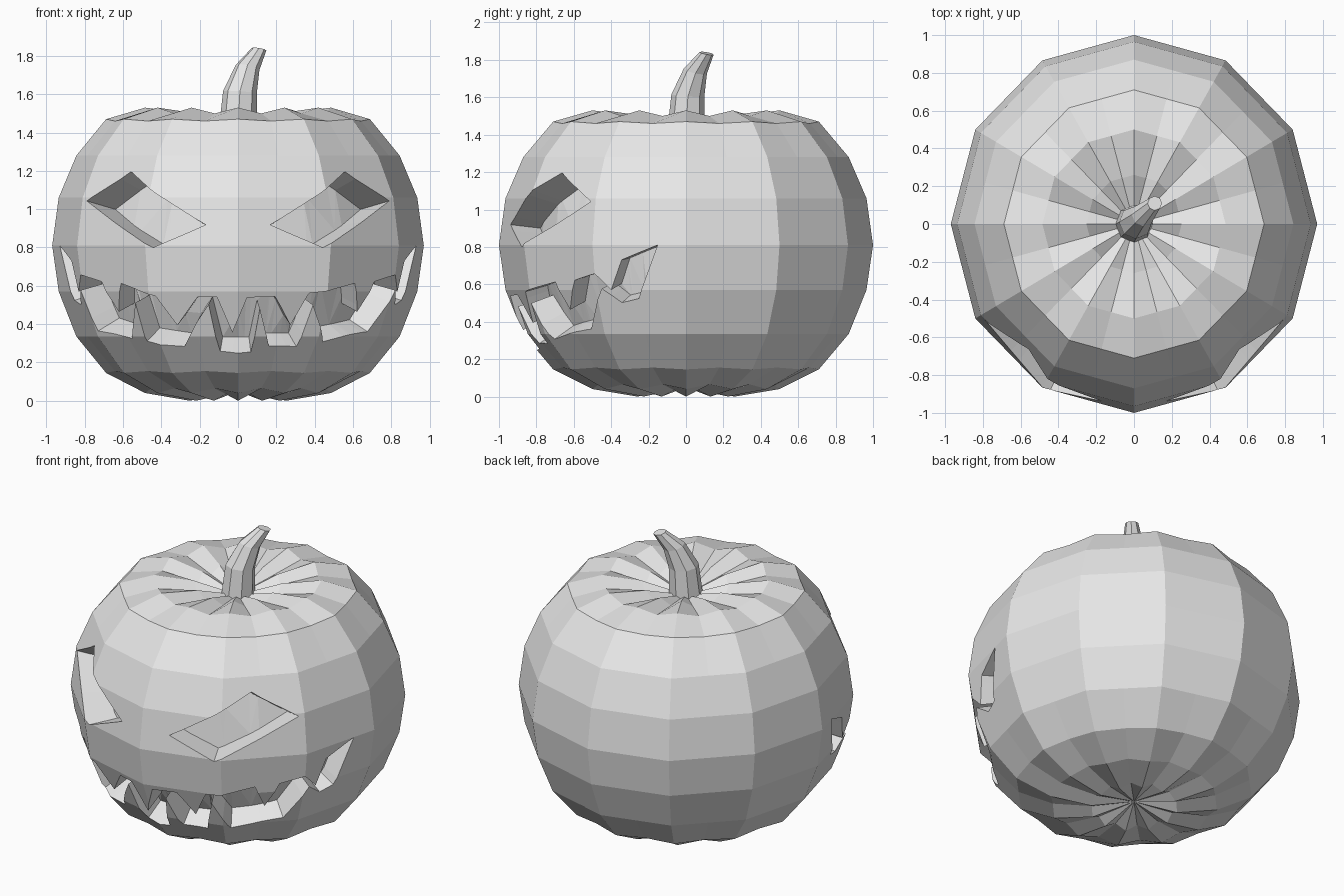
import bpy, bmesh, math
from mathutils import Vector

old = bpy.data.objects.get("Cube")
if old:
    bpy.data.objects.remove(old, do_unlink=True)

skin = bpy.data.materials.new("light_grey")
skin.use_nodes = True
skin.diffuse_color = (0.8, 0.8, 0.8, 1)
skin.node_tree.nodes["Principled BSDF"].inputs["Base Color"].default_value = (0.8, 0.8, 0.8, 1)

CENTRE = Vector((0, 0, 0.81))
WIDTH = 0.97      # the body is slightly narrower across than deep
SEGMENTS = 24

# Body rings from bottom to top: radius, height on a rib, height in a groove
RINGS = [(0.26, 0.0, 0.035), (0.5, 0.04, 0.065), (0.71, 0.145, 0.155),
         (0.87, 0.335, 0.335), (0.965, 0.57, 0.57), (1.0, 0.81, 0.81),
         (0.965, 1.06, 1.06), (0.87, 1.28, 1.28), (0.71, 1.47, 1.46),
         (0.5, 1.53, 1.5), (0.26, 1.5, 1.46)]


def lerp(points, t):
    """Height of a polyline at t, for points sorted by their first value."""
    for (a, u), (b, v) in zip(points, points[1:]):
        if a <= t <= b:
            return u + (v - u) * (t - a) / (b - a)
    return points[-1][1]


def finish(bm, name):
    bmesh.ops.recalc_face_normals(bm, faces=bm.faces)
    mesh = bpy.data.meshes.new(name)
    bm.to_mesh(mesh)
    bm.free()
    mesh.materials.append(skin)
    ob = bpy.data.objects.new(name, mesh)
    bpy.context.collection.objects.link(ob)
    return ob


def bridge(bm, low, high):
    n = len(low)
    for i in range(n):
        j = (i + 1) % n
        bm.faces.new((low[i], low[j], high[j], high[i]))


def fan(bm, ring, tip):
    for a, b in zip(ring, ring[1:] + ring[:1]):
        bm.faces.new((a, b, tip))


# Ribbed body
def make_body():
    bm = bmesh.new()
    rings = []
    for radius, rib, groove in RINGS:
        ring = []
        for i in range(SEGMENTS):
            a = math.tau * i / SEGMENTS
            odd = i % 2
            r = radius * (math.cos(math.pi / 12) if odd else 1)
            ring.append(bm.verts.new((r * math.sin(a) * WIDTH, -r * math.cos(a),
                                      groove if odd else rib)))
        rings.append(ring)
    for low, high in zip(rings, rings[1:]):
        bridge(bm, low, high)
    fan(bm, rings[0], bm.verts.new((0, 0, 0.05)))
    fan(bm, rings[-1], bm.verts.new((0, 0, 1.42)))
    return finish(bm, "pumpkin_body")


# Radial cutter between an upper and a lower edge, given as (degrees, height)
def make_cutter(name, upper, lower, depth):
    first, last = upper[0][0], upper[-1][0]
    grid = {a for a in range(-90, 91, 15) if first < a < last}
    angles = sorted(grid | {p[0] for p in upper} | {p[0] for p in lower})
    profile = [(z, r) for r, z, _ in RINGS]
    bm = bmesh.new()
    sections = []
    for a in angles:
        t = math.radians(a)
        section = []
        for edge, scale in ((lower, depth), (lower, 1.15), (upper, 1.15), (upper, depth)):
            z = lerp(edge, a)
            r = lerp(profile, z) * 0.98
            p = Vector((r * math.sin(t) * WIDTH, -r * math.cos(t), z))
            section.append(bm.verts.new(CENTRE + (p - CENTRE) * scale))
        sections.append(section)
    for low, high in zip(sections, sections[1:]):
        bridge(bm, low, high)
    bmesh.ops.remove_doubles(bm, verts=bm.verts, dist=0.0001)
    bmesh.ops.triangulate(bm, faces=bm.faces)
    ob = finish(bm, name)
    ob.hide_render = True
    return ob


def mirrored(points):
    return [(-a, z) for a, z in reversed(points)]


def carve(body, cutter):
    mod = body.modifiers.new("carve", 'BOOLEAN')
    mod.operation = 'DIFFERENCE'
    mod.solver = 'EXACT'
    mod.object = cutter
    bpy.context.view_layer.objects.active = body
    bpy.ops.object.modifier_apply(modifier=mod.name)
    bpy.data.objects.remove(cutter, do_unlink=True)


body = make_body()

# Slanted eyes
eye_top = [(10.5, 0.92), (41, 1.2), (58, 1.04)]
eye_bottom = [(10.5, 0.92), (27.5, 0.8), (58, 1.04)]
carve(body, make_cutter("left_eye_cutter", eye_top, eye_bottom, 0.82))
carve(body, make_cutter("right_eye_cutter", mirrored(eye_top), mirrored(eye_bottom), 0.82))

# Grinning mouth: the outer corners mirror, the middle teeth are uneven
corner_top = [(42, 0.61), (46, 0.46), (51, 0.62), (60, 0.66), (65, 0.57), (69, 0.73), (81, 0.81)]
corner_bottom = [(62, 0.58), (68, 0.5), (74, 0.52), (81, 0.81)]
mouth_top = mirrored(corner_top) + [
    (-28, 0.55), (-22, 0.39), (-13.5, 0.54), (-7, 0.54), (-2, 0.36), (3, 0.54),
    (12.5, 0.54), (19, 0.39), (24, 0.56)] + corner_top
mouth_bottom = mirrored(corner_bottom) + [
    (-59, 0.37), (-43, 0.32), (-37, 0.51), (-36, 0.31), (-21, 0.28), (-10, 0.5),
    (-7, 0.255), (5, 0.255), (7.5, 0.48), (12, 0.28), (23, 0.28), (26, 0.5),
    (33, 0.31), (54, 0.36)] + corner_bottom
carve(body, make_cutter("mouth_cutter", mouth_top, mouth_bottom, 0.86))


# Bent, tapering stem: sideways offset, height, radius, tilt of each ring
def make_stem():
    bm = bmesh.new()
    rings = []
    for shift, z, radius, tilt in [(0, 1.42, 0.1, 0), (0.01, 1.61, 0.088, 0.1),
                                   (0.05, 1.74, 0.062, 0.3), (0.11, 1.835, 0.038, 0.25)]:
        ring = []
        for i in range(8):
            a = math.tau * i / 8
            x, y = radius * math.cos(a), radius * math.sin(a)
            ring.append(bm.verts.new((shift + x, shift + y, z - tilt * (x + y) * 0.7)))
        rings.append(ring)
    for low, high in zip(rings, rings[1:]):
        bridge(bm, low, high)
    bm.faces.new(rings[0])
    bm.faces.new(rings[-1])
    return finish(bm, "stem")


make_stem()
